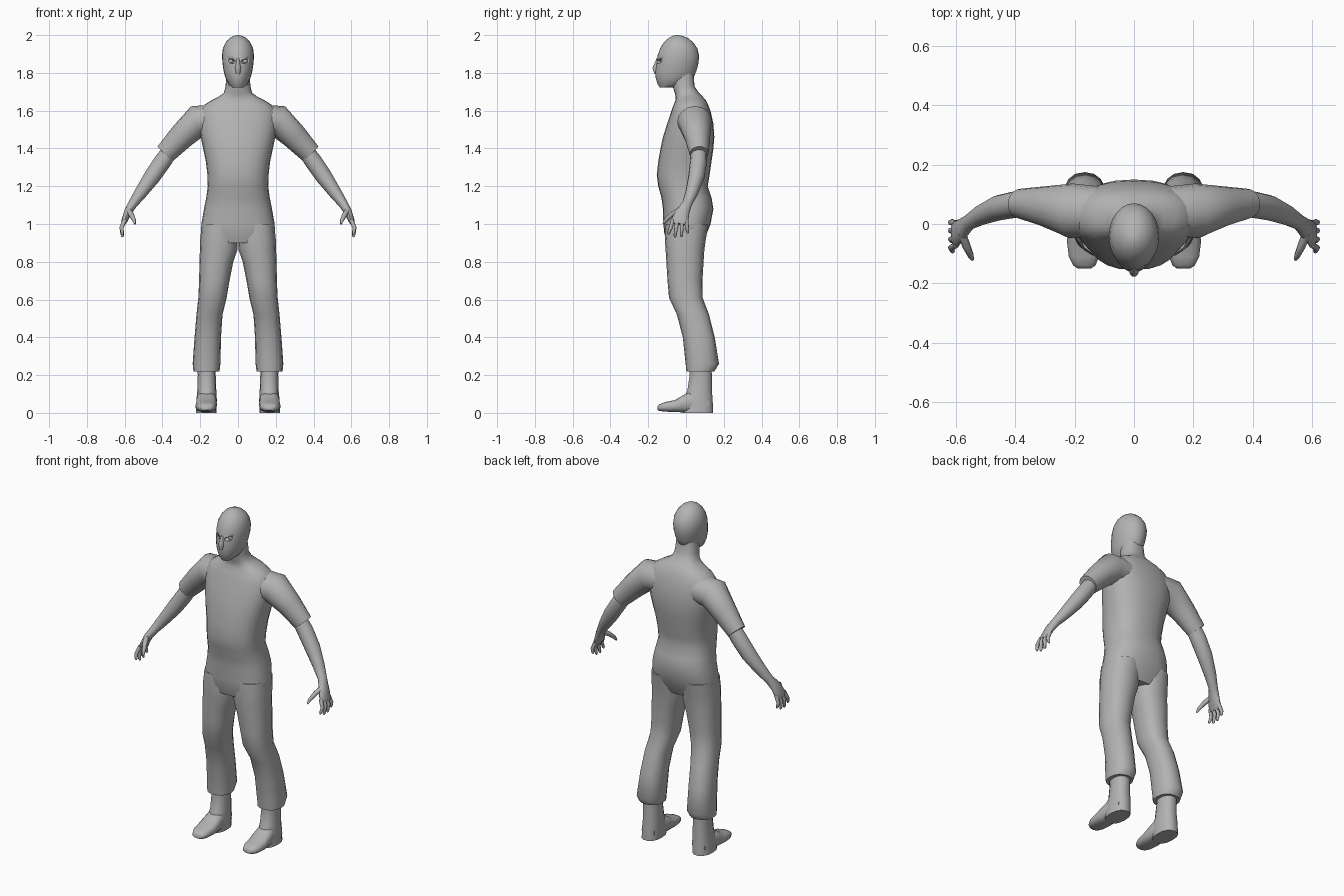
import bpy, bmesh, math
from mathutils import Vector as V

grey = bpy.data.materials.new("plain grey")
grey.diffuse_color = (0.45, 0.45, 0.45, 1)


def finish(ob, mirror=False):
    ob.data.materials.append(grey)
    if mirror:
        ob.modifiers.new("mirror", 'MIRROR')
    bpy.context.view_layer.objects.active = ob
    for o in bpy.context.selected_objects:
        o.select_set(False)
    ob.select_set(True)
    bpy.ops.object.shade_smooth_by_angle(angle=math.radians(50))
    return ob


def loft(name, rings, n=16, e=2.0, mirror=False):
    """Skin a list of (centre, u, v) superellipse sections and cap the ends."""
    bm = bmesh.new()
    loops = []
    for c, u, v in rings:
        loop = []
        for i in range(n):
            a = 2 * math.pi * i / n
            ca, sa = math.cos(a), math.sin(a)
            p = c + u * math.copysign(abs(ca) ** (2 / e), ca) + v * math.copysign(abs(sa) ** (2 / e), sa)
            loop.append(bm.verts.new(p))
        loops.append(loop)
    for a, b in zip(loops, loops[1:]):
        for i in range(n):
            j = (i + 1) % n
            bm.faces.new((a[i], a[j], b[j], b[i]))
    bm.faces.new(loops[0])
    bm.faces.new(loops[-1])
    bmesh.ops.recalc_face_normals(bm, faces=bm.faces)
    me = bpy.data.meshes.new(name)
    bm.to_mesh(me)
    bm.free()
    ob = bpy.data.objects.new(name, me)
    bpy.context.collection.objects.link(ob)
    return finish(ob, mirror)


def level(z, x0, x1, y0, y1):
    """Horizontal section."""
    return (V(((x0 + x1) / 2, (y0 + y1) / 2, z)), V(((x1 - x0) / 2, 0, 0)), V((0, (y1 - y0) / 2, 0)))


def upright(y, x0, x1, z0, z1):
    """Section facing along y."""
    return (V(((x0 + x1) / 2, y, (z0 + z1) / 2)), V(((x1 - x0) / 2, 0, 0)), V((0, 0, (z1 - z0) / 2)))


def limb(name, path, n=12, e=2.0):
    """Mirrored limb through (x, y, z, half thickness, half depth) points."""
    pts = [V(p[:3]) for p in path]
    rings = []
    for i, p in enumerate(path):
        t = pts[min(i + 1, len(pts) - 1)] - pts[max(i - 1, 0)]
        u = V((-t.z, 0, t.x)).normalized()
        v = t.cross(u).normalized()
        rings.append((pts[i], u * p[3], v * p[4]))
    return loft(name, rings, n, e, True)


# shirt, neck and hips
body = [(0.9, .15, -.10, .085), (.95, .196, -.115, .11), (1.0, .194, -.12, .13), (1.08, .18, -.122, .145),
        (1.14, .168, -.13, .135), (1.2, .16, -.147, .115), (1.26, .162, -.155, .125), (1.33, .17, -.147, .135),
        (1.4, .185, -.135, .145), (1.46, .197, -.122, .15), (1.53, .208, -.1, .145), (1.59, .205, -.08, .132),
        (1.63, .18, -.066, .118), (1.655, .14, -.055, .105), (1.675, .1, -.055, .088), (1.695, .074, -.06, .068),
        (1.73, .066, -.07, .045), (1.8, .06, -.08, .04)]
loft("torso", [level(z, -w, w, a, b) for z, w, a, b in body], 24, 2.4)

# trouser legs with flared cuffs
legs = [(1.0, .0, .192, -.11, .12), (.92, .0, .2, -.112, .105), (.86, .004, .202, -.108, .097),
        (.8, .025, .204, -.104, .093), (.7, .045, .206, -.098, .087), (.61, .06, .21, -.09, .088),
        (.52, .082, .22, -.048, .122), (.4, .09, .23, -.017, .152), (.26, .093, .24, -.002, .175),
        (.22, .098, .236, .002, .15)]
loft("trouser_leg", [level(*r) for r in legs], 16, 2.3, True)

# boots: ankle and foot
ankle = [(.28, .12, .215, .02, .135), (.2, .118, .213, .018, .138), (.12, .115, .215, .006, .138),
         (.07, .112, .22, -.02, .143), (.0, .115, .222, -.02, .145)]
loft("boot_ankle", [level(*r) for r in ankle], 14, 2.3, True)
foot = [(.12, .125, .21, .0, .09), (.02, .113, .22, .0, .115), (-.02, .112, .223, .002, .092),
        (-.06, .112, .226, .004, .068), (-.11, .118, .22, .006, .058), (-.14, .13, .205, .01, .046),
        (-.15, .145, .19, .015, .036)]
loft("boot_foot", [upright(*r) for r in foot], 14, 2.6, True)

# short sleeves, forearms with palms
limb("sleeve", [(.1, .04, 1.55, .085, .085), (.215, .045, 1.545, .085, .092), (.3, .06, 1.462, .069, .068),
                (.385, .069, 1.372, .056, .05)], 16)
limb("forearm", [(.35, .068, 1.40, .042, .042), (.4, .066, 1.33, .046, .045), (.455, .055, 1.25, .044, .043),
                 (.515, .03, 1.165, .034, .034), (.558, .005, 1.105, .025, .026), (.582, -.018, 1.065, .021, .037),
                 (.602, -.033, 1.015, .016, .046), (.608, -.035, 1.0, .011, .042)])

# fingers and thumb
for i, (y0, y1, z1) in enumerate([(-.07, -.092, .945), (-.046, -.058, .93), (-.021, -.024, .932), (.002, .009, .95)]):
    limb(f"finger_{i + 1}", [(.6, y0, 1.02, .012, .011), (.617, (y0 + y1) / 2, .98, .011, .01),
                             (.612, y1, z1 + .008, .008, .008), (.61, y1, z1, .004, .004)], 8)
limb("thumb", [(.582, -.03, 1.075, .014, .016), (.565, -.075, 1.05, .014, .014),
               (.55, -.108, 1.02, .01, .011), (.545, -.12, 1.0, .005, .005)], 8)

# hooded head
skull = [(1.722, .03, -.138, -.07), (1.74, .05, -.15, .0), (1.775, .067, -.161, .04), (1.81, .076, -.163, .055),
         (1.85, .082, -.157, .066), (1.89, .085, -.151, .07), (1.93, .08, -.137, .06), (1.962, .065, -.117, .038),
         (1.985, .043, -.092, .01), (1.996, .022, -.07, -.02), (2.0, .007, -.055, -.038)]
head = loft("head", [level(z, -w, w, a, b) for z, w, a, b in skull], 24)

# nose under the hood
nose = [(1.88, .007, -.155, -.13), (1.85, .011, -.168, -.13), (1.825, .017, -.179, -.13), (1.795, .013, -.168, -.13)]
loft("nose", [level(z, -w, w, a, b) for z, w, a, b in nose], 10)


def ball(name, loc, size, tilt=0):
    bpy.ops.mesh.primitive_uv_sphere_add(segments=16, ring_count=8, location=loc, rotation=(0, tilt, 0))
    ob = bpy.context.object
    ob.name = name
    ob.scale = size
    return finish(ob)


# slanted eye openings with eyeballs
for s, side in ((-1, "right"), (1, "left")):
    cutter = ball(f"eye_cutter_{side}", (s * .038, -.143, 1.862), (.026, .022, .011), -s * .2)
    cutter.hide_render = True
    cutter.hide_viewport = True
    cut = head.modifiers.new("eye_opening", 'BOOLEAN')
    cut.operation = 'DIFFERENCE'
    cut.object = cutter
    ball(f"eyeball_{side}", (s * .038, -.122, 1.862), (.014, .014, .014))
